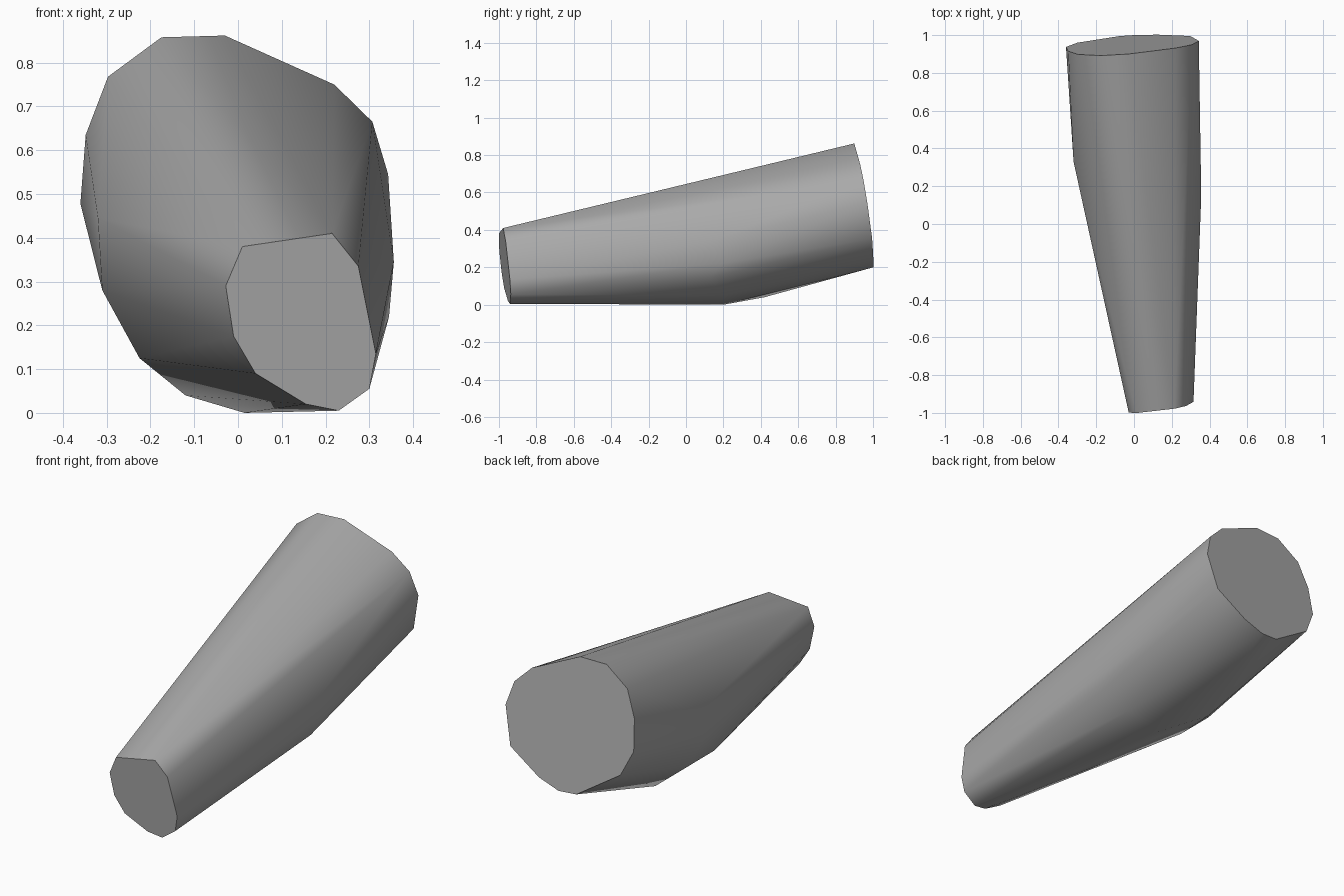
import bpy
import bmesh
import math

default_cube = bpy.data.objects.get("Cube")
if default_cube:
    bpy.data.objects.remove(default_cube, do_unlink=True)


def make_material(name, colour):
    material = bpy.data.materials.new(name)
    material.use_nodes = True
    material.diffuse_color = colour
    shader = material.node_tree.nodes["Principled BSDF"]
    shader.inputs["Base Color"].default_value = colour
    return material


def ring_on_plane(outline, base, slope_x, slope_z):
    """Place an (x, z) outline on a tilted end plane."""
    return [(x, base + slope_x * x + slope_z * z, z) for x, z in outline]


# Small front end
front_outline = [
    (.01, .38), (.215, .41), (.275, .335), (.315, .135), (.3, .055),
    (.23, .005), (.155, .02), (.04, .09), (-.01, .175), (-.028, .29),
]
front_ring = ring_on_plane(front_outline, base=-.97, slope_x=.127, slope_z=-.085)

# Large back end
back_outline = [
    (-.03, .862), (-.175, .858), (-.297, .768), (-.348, .635), (-.36, .478),
    (-.3, .35), (-.075, .205), (.02, .2), (.131, .24), (.298, .353),
    (.343, .545), (.307, .665), (.22, .75),
]
back_ring = ring_on_plane(back_outline, base=1.03, slope_x=.06, slope_z=-.149)

# Rounded bulge under the middle
belly = [
    (-.32, .33, .445), (-.31, .3, .28), (-.225, .3, .125), (-.225, .09, .125),
    (-.12, .42, .04), (.015, .2, 0), (.2, .2, .05), (.32, .13, .145),
    (.345, .19, .22), (.356, .15, .345),
]

# Wrap the sections in one tapered convex shell
bm = bmesh.new()
for point in front_ring + back_ring + belly:
    bm.verts.new(point)
hull = bmesh.ops.convex_hull(bm, input=bm.verts)
unused = {item for item in hull["geom_interior"] + hull["geom_unused"]
          if isinstance(item, bmesh.types.BMVert)}
bmesh.ops.delete(bm, geom=list(unused), context='VERTS')

# Merge the triangles of the flat ends
bmesh.ops.dissolve_limit(bm, angle_limit=math.radians(1),
                         verts=bm.verts, edges=bm.edges)
bmesh.ops.recalc_face_normals(bm, faces=bm.faces)

mesh = bpy.data.meshes.new("tapered_body")
bm.to_mesh(mesh)
bm.free()
body = bpy.data.objects.new("tapered_body", mesh)
bpy.context.collection.objects.link(body)
mesh.materials.append(make_material("plain grey", (.4, .4, .4, 1)))

# Smooth sides with crisp end rims
bpy.ops.object.select_all(action='DESELECT')
body.select_set(True)
bpy.context.view_layer.objects.active = body
bpy.ops.object.shade_smooth_by_angle(angle=math.radians(40))
